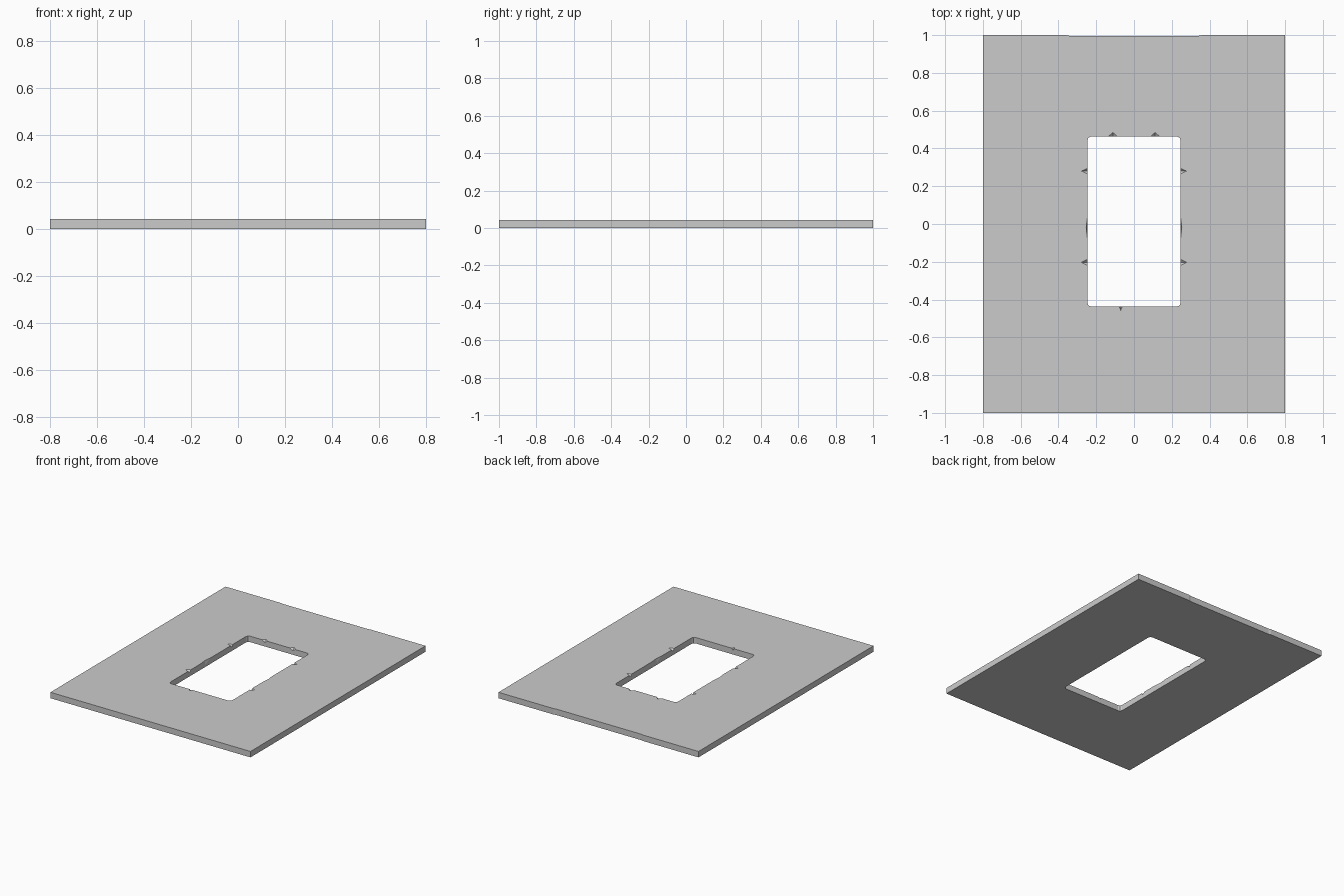
import bpy, bmesh, math
from mathutils import Vector, Matrix

if "Cube" in bpy.data.objects:
    bpy.data.objects.remove(bpy.data.objects["Cube"])

T = 0.043                                # plate thickness
HX, Y0, Y1, C = 0.247, -0.437, 0.463, 0.02  # opening extents and corner cut


def mesh_object(name, bm):
    bmesh.ops.recalc_face_normals(bm, faces=bm.faces[:])
    me = bpy.data.meshes.new(name)
    bm.to_mesh(me)
    bm.free()
    ob = bpy.data.objects.new(name, me)
    bpy.context.collection.objects.link(ob)
    return ob


def add_loop(bm, pts):
    vs = [bm.verts.new((x, y, 0)) for x, y in pts]
    for i, v in enumerate(vs):
        bm.edges.new((v, vs[(i + 1) % len(vs)]))


# Plate outline, with a barely worn back edge, and opening with clipped corners
outer = [(-0.8, -1), (0.8, -1), (0.8, 1), (0.36, 1), (0.34, 0.996),
         (-0.34, 0.996), (-0.36, 1), (-0.8, 1)]
inner = []
for cx, cy, start in ((HX - C, Y0 + C, -90), (HX - C, Y1 - C, 0),
                      (-HX + C, Y1 - C, 90), (-HX + C, Y0 + C, 180)):
    for k in range(3):
        a = math.radians(start + 45 * k)
        inner.append((cx + C * math.cos(a), cy + C * math.sin(a)))

bm = bmesh.new()
add_loop(bm, outer)
add_loop(bm, inner)
bmesh.ops.triangle_fill(bm, edges=bm.edges[:], use_beauty=True)
bmesh.ops.dissolve_limit(bm, angle_limit=0.01, verts=[], edges=bm.edges[:])
ext = bmesh.ops.extrude_face_region(bm, geom=bm.faces[:], use_keep_orig=True)
top = [g for g in ext["geom"] if isinstance(g, bmesh.types.BMVert)]
bmesh.ops.translate(bm, vec=(0, 0, T), verts=top)
plate = mesh_object("plate", bm)


# Chipped notches: V-shaped grooves sloping down into the opening
def chip(x, y, angle, depth, width, drop):
    bm = bmesh.new()
    m = Matrix.Translation((x, y, T)) @ Matrix.Rotation(math.radians(angle), 4, 'Z')
    tip, low = Vector((depth, 0, 0)), Vector((0, 0, -drop))
    rings = []
    for t in (-0.6, 1.4):
        p = tip.lerp(low, t)
        rings.append([bm.verts.new(m @ (p + Vector(o))) for o in
                      ((0, 0, 0), (0, width * 2, drop * 2), (0, -width * 2, drop * 2))])
    a, b = rings
    bm.faces.new(a)
    bm.faces.new(b[::-1])
    for i in range(3):
        j = (i + 1) % 3
        bm.faces.new((a[i], b[i], b[j], a[j]))
    cutter = mesh_object("chip_cutter", bm)
    cutter.hide_render = True
    mod = plate.modifiers.new("chip", 'BOOLEAN')
    mod.operation = 'DIFFERENCE'
    mod.solver = 'EXACT'
    mod.object = cutter
    bpy.context.view_layer.objects.active = plate
    bpy.ops.object.modifier_apply(modifier=mod.name)
    bpy.data.objects.remove(cutter, do_unlink=True)


for s, ang in ((1, 0), (-1, 180)):
    chip(s * HX, 0.28, ang, 0.032, 0.014, 0.014)
    chip(s * HX, -0.203, ang, 0.032, 0.016, 0.014)
    chip(s * HX, -0.02, ang, 0.006, 0.055, 0.03)
    chip(s * 0.112, Y1, 90, 0.022, 0.024, 0.014)
chip(-0.07, Y0, -90, 0.02, 0.008, 0.014)
